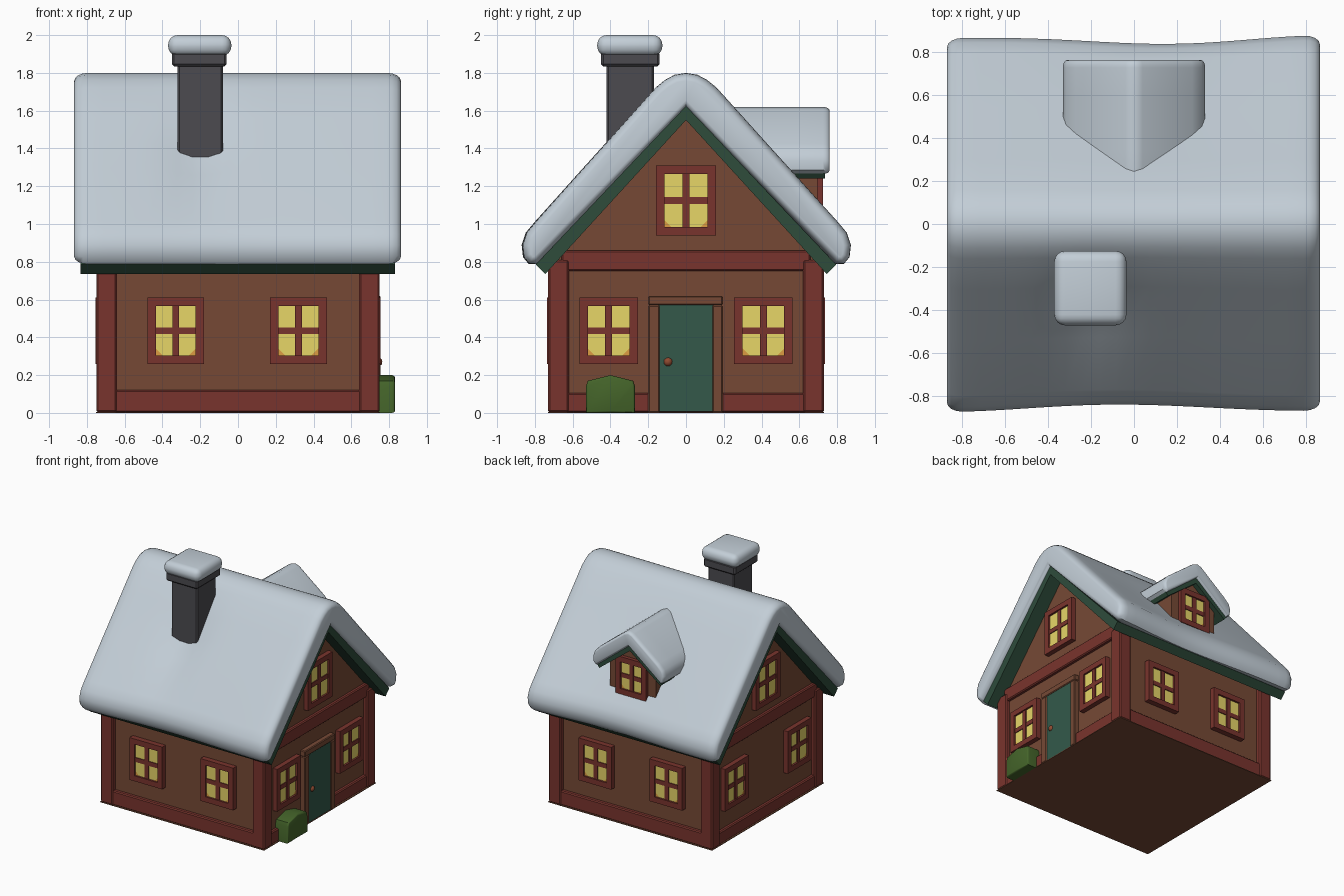
import bpy, bmesh, math
from mathutils import Matrix, Vector

cube = bpy.data.objects.get("Cube")
if cube:
    bpy.data.objects.remove(cube, do_unlink=True)


def material(name, code):
    """Flat material from an sRGB hex code."""
    rgb = [int(code[i:i + 2], 16) / 255 for i in (0, 2, 4)]
    lin = [c / 12.92 if c < 0.04 else ((c + 0.055) / 1.055) ** 2.4 for c in rgb]
    m = bpy.data.materials.new(name)
    m.use_nodes = True
    m.diffuse_color = (*lin, 1)
    m.node_tree.nodes["Principled BSDF"].inputs["Base Color"].default_value = (*lin, 1)
    return m


SNOW = material("snow", "c3ced7")
BROWN = material("brown_wall", "764935")
RED = material("red_timber", "79342d")
GREEN = material("green_trim", "2e4c3b")
DOOR = material("door_green", "33594a")
GLOW = material("window_yellow", "ecda6a")
AMBER = material("window_amber", "dc9c42")
STONE = material("chimney_grey", "4c4b50")
BUSH = material("bush_green", "45652a")
KNOB = material("copper", "8f4a30")


def finish(name, bm, mats, smooth=False):
    bmesh.ops.recalc_face_normals(bm, faces=bm.faces[:])
    mesh = bpy.data.meshes.new(name)
    bm.to_mesh(mesh)
    bm.free()
    for m in mats:
        mesh.materials.append(m)
    ob = bpy.data.objects.new(name, mesh)
    bpy.context.collection.objects.link(ob)
    if smooth:
        bpy.ops.object.select_all(action="DESELECT")
        ob.select_set(True)
        bpy.context.view_layer.objects.active = ob
        bpy.ops.object.shade_smooth_by_angle(angle=math.radians(50))
    return ob


def add_box(bm, lo, hi, index=0):
    lo, hi = Vector(lo), Vector(hi)
    size = Matrix.Diagonal((*(hi - lo), 1))
    new = bmesh.ops.create_cube(bm, size=1, matrix=Matrix.Translation((lo + hi) / 2) @ size)
    for f in {f for v in new["verts"] for f in v.link_faces}:
        f.material_index = index


def box(name, lo, hi, mat, bevel=0, segments=1):
    bm = bmesh.new()
    add_box(bm, lo, hi)
    if bevel:
        bmesh.ops.bevel(bm, geom=bm.edges[:], offset=bevel, segments=segments,
                        profile=0.5, affect="EDGES")
    return finish(name, bm, [mat], segments > 1)


def inset(profile, d):
    """Shrink a clockwise profile by d along its corner normals."""
    out = []
    for i, p in enumerate(profile):
        p0, p, p1 = Vector(profile[i - 1]), Vector(p), Vector(profile[(i + 1) % len(profile)])
        t = ((p - p0).normalized() + (p1 - p).normalized()).normalized()
        out.append(p + Vector((t.y, -t.x)) * d)
    return out


def loft(name, half, start, end, axis, mat, radius=0, steps=1, wobble=None):
    """Mirror a half profile (top centre to bottom centre) and extrude it along x or y,
    with pillow-rounded ends when radius is set."""
    profile = half + [(-a, b) for a, b in half[-2:0:-1]]
    stations = [(start + radius + (end - start - 2 * radius) * i / steps, 0)
                for i in range(steps + 1)]
    if radius:
        for k in range(1, 5):
            a = k * math.pi / 8
            out, d = radius * math.sin(a), 0.55 * radius * (1 - math.cos(a))
            stations.insert(0, (start + radius - out, d))
            stations.append((end - radius + out, d))
    bm = bmesh.new()
    rings = []
    for s, d in stations:
        pts = inset(profile, d) if d else profile
        rings.append([bm.verts.new((s, a, z) if axis == "x" else (a, s, z)) for a, z in pts])
    n, h = len(profile), len(half)
    for r, q in zip(rings, rings[1:]):
        for i in range(n):
            bm.faces.new((r[i], r[(i + 1) % n], q[(i + 1) % n], q[i]))
    # each end is closed by a left and a right half
    for r in (rings[0], rings[-1]):
        bm.faces.new(r[:h])
        bm.faces.new(r[h - 1:] + r[:1])
    if wobble:
        for v in bm.verts:
            v.co = wobble(v.co)
    return finish(name, bm, [mat], radius > 0)


def window(name, at, angle, width=0.3, height=0.35):
    """Four-pane window; built facing -y, then turned about z and placed at its centre."""
    bm = bmesh.new()
    w, h, bar, corner = width / 2, height / 2, 0.045, 0.035
    back, front, mullion = 0.04, -0.02, 0.018
    for s in (-1, 1):
        add_box(bm, (min(s * w, s * (w - bar)), front, -h), (max(s * w, s * (w - bar)), back, h))
        add_box(bm, (bar - w, front, min(s * h, s * (h - bar))), (w - bar, back, max(s * h, s * (h - bar))))
    add_box(bm, (-mullion, -0.012, bar - h), (mullion, back, h - bar))
    add_box(bm, (bar - w, -0.011, -mullion), (w - bar, back, mullion))
    add_box(bm, (bar - w, -0.004, bar - h), (w - bar, 0.004, h - bar), 1)
    # amber glow in the lower outer corners
    for s in (-1, 1):
        x, z = s * (w - bar), bar - h
        tri = [(x, z), (x - s * corner, z), (x, z + corner)]
        face = bm.faces.new([bm.verts.new((a, -0.006, b)) for a, b in tri])
        face.material_index = 2
    bm.transform(Matrix.Translation(at) @ Matrix.Rotation(angle, 4, "Z"))
    return finish(name, bm, [RED, GLOW, AMBER])


# Walls with gables
loft("walls", [(0, 1.58), (0.69, 0.82), (0.69, 0.0), (0, 0.0)], -0.715, 0.715, "x", BROWN)
box("floor", (-0.751, -0.731, 0), (0.751, 0.731, 0.006), BROWN)

# Timber frame
for sx in (-1, 1):
    end = "left" if sx > 0 else "right"
    x0, x1 = sorted((sx * 0.66, sx * 0.742))
    box(f"gable_sill_{end}", (x0, -0.64, 0.002), (x1, 0.64, 0.105), RED, 0.008)
    box(f"gable_beam_{end}", (x0, -0.66, 0.75), (x1, 0.66, 0.86), RED, 0.008)
    for sy in (-1, 1):
        side = "back" if sy > 0 else "front"
        px, py = sorted((sx * 0.64, sx * 0.75)), sorted((sy * 0.62, sy * 0.73))
        box(f"post_{side}_{end}", (px[0], py[0], 0.002), (px[1], py[1], 0.81), RED, 0.01)
for sy in (-1, 1):
    y0, y1 = sorted((sy * 0.64, sy * 0.722))
    box("sill_back" if sy > 0 else "sill_front", (-0.66, y0, 0.002), (0.66, y1, 0.12), RED, 0.008)

# Windows on all four walls
for sy, angle in ((-1, 0), (1, math.pi)):
    for x in (-0.33, 0.32):
        window("long_wall_window", (x, sy * 0.715, 0.435), angle)
for sx, angle in ((1, math.pi / 2), (-1, -math.pi / 2)):
    for y in (-0.41, 0.41):
        window("gable_wall_window", (sx * 0.735, y, 0.435), angle, 0.31)
    window("attic_window", (sx * 0.735, 0, 1.125), angle, 0.32, 0.37)

# Door in the left gable
for y0, y1 in ((-0.2, -0.14), (0.14, 0.195)):
    box("door_jamb", (0.68, y0, 0.002), (0.755, y1, 0.57), BROWN, 0.006)
box("door_lintel", (0.68, -0.2, 0.57), (0.755, 0.195, 0.62), BROWN, 0.006)
box("door", (0.69, -0.142, 0.007), (0.748, 0.142, 0.572), DOOR)
bm = bmesh.new()
bmesh.ops.create_icosphere(bm, subdivisions=2, radius=0.025, matrix=Matrix.Translation((0.74, -0.095, 0.27)))
finish("door_knob", bm, [KNOB], True)

# Bush beside the door
loft("bush", [(0, 0.2), (0.12, 0.17), (0.13, 0.14), (0.13, 0.0), (0, 0.0)],
     0.7, 0.83, "x", BUSH, 0.02).location.y = -0.4

# Main roof: green boards under a thick snow blanket
loft("roof_boards", [(0, 1.625), (0.795, 0.785), (0.745, 0.735), (0, 1.55)],
     -0.835, 0.83, "x", GREEN)


def sag(co):
    """Wavy eaves, and a hollow melted around the chimney."""
    wave = 0.018 * math.cos(3.6 * co.x) + 0.008 * math.sin(5 * co.x) * (1 if co.y > 0 else -0.4)
    melt = 0.07 * math.exp(-((co.x + 0.2) ** 2 + (co.y + 0.42) ** 2) / 0.025)
    return Vector((co.x, co.y * (0.99 - wave), co.z - melt))


snow_half = [(0, 1.80), (0.06, 1.79), (0.11, 1.763), (0.16, 1.722), (0.3, 1.565), (0.42, 1.43),
             (0.54, 1.296), (0.79, 1.015), (0.84, 0.955), (0.862, 0.89), (0.855, 0.825),
             (0.825, 0.788), (0.78, 0.79), (0, 1.615)]
loft("roof_snow", snow_half, -0.867, 0.862, "x", SNOW, 0.075, 20, sag)

# Dormer on the back slope
loft("dormer_wall", [(0, 1.52), (0.21, 1.36), (0.21, 0.95), (0, 0.95)], 0.3, 0.695, "y", BROWN)
loft("dormer_boards", [(0, 1.515), (0.305, 1.275), (0.28, 1.24), (0, 1.455)],
     0.3, 0.735, "y", GREEN)
dormer_half = [(0, 1.62), (0.04, 1.605), (0.27, 1.425), (0.315, 1.38), (0.33, 1.335),
               (0.325, 1.285), (0.295, 1.265), (0, 1.5)]
loft("dormer_snow", dormer_half, 0.18, 0.76, "y", SNOW, 0.035, 4)
window("dormer_window", (0, 0.705, 1.225), math.pi, 0.28, 0.31)

# Chimney with its snow cap
box("chimney_stack", (-0.32, -0.42, 1.2), (-0.08, -0.17, 1.86), STONE, 0.01)
box("chimney_collar", (-0.35, -0.45, 1.835), (-0.06, -0.14, 1.91), STONE, 0.012)
box("chimney_snow", (-0.37, -0.47, 1.89), (-0.035, -0.125, 2.0), SNOW, 0.05, 4)
